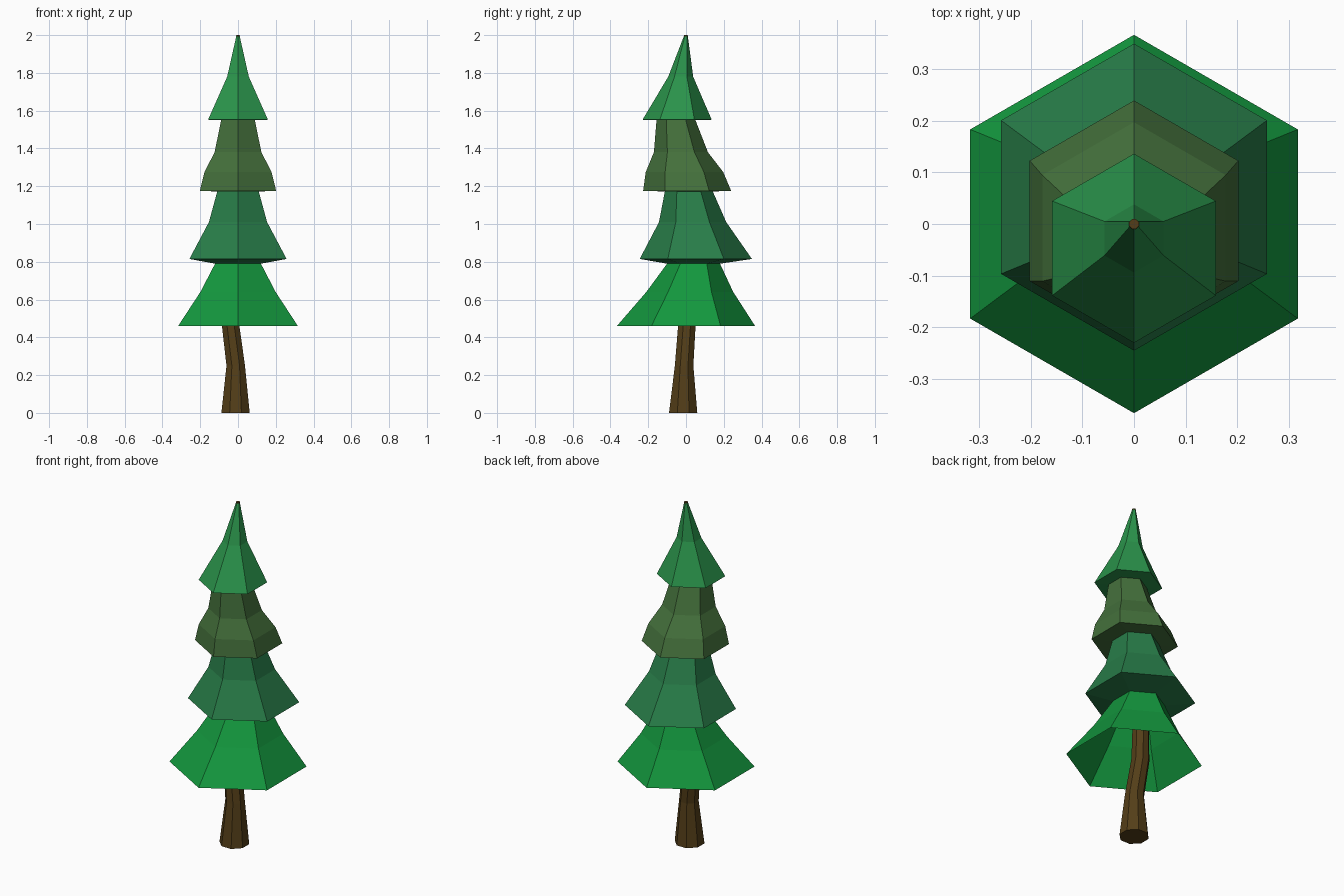
import bpy, bmesh
from math import sin, cos, pi

if "Cube" in bpy.data.objects:
    bpy.data.objects.remove(bpy.data.objects["Cube"])


def material(name, rgb):
    # Screen colour converted to linear
    m = bpy.data.materials.new(name)
    m.diffuse_color = [(c / 255) ** 2.2 for c in rgb] + [1.0]
    m.use_nodes = True
    m.node_tree.nodes["Principled BSDF"].inputs["Base Color"].default_value = m.diffuse_color
    return m


def loft(name, rings, sides, turn, mat, cap=False):
    # Skin a stack of polygon rings given as (x, y, z, radius)
    bm = bmesh.new()
    loops = []
    for x, y, z, r in rings:
        loops.append([bm.verts.new((x + r * cos(turn + 2 * pi * i / sides),
                                    y + r * sin(turn + 2 * pi * i / sides), z))
                      for i in range(sides)])
    for a, b in zip(loops, loops[1:]):
        for i in range(sides):
            j = (i + 1) % sides
            bm.faces.new((a[i], a[j], b[j], b[i]))
    if cap:
        bm.faces.new(loops[0][::-1])
        bm.faces.new(loops[-1])
    mesh = bpy.data.meshes.new(name)
    bm.to_mesh(mesh)
    bm.free()
    mesh.materials.append(mat)
    obj = bpy.data.objects.new(name, mesh)
    bpy.context.collection.objects.link(obj)
    return obj


# Crooked trunk, running up through the foliage to the tip
loft("trunk", [(-.013, -.015, 0, .081), (-.012, -.01, .25, .053),
               (-.04, .005, .47, .05), (-.02, .035, .85, .042),
               (0, .015, 1.18, .035), (0, -.045, 1.55, .025),
               (0, 0, 2.0, .01)],
     8, pi / 8, material("bark", (84, 64, 30)), cap=True)

# Foliage tiers: (y centre, z, radius), each skirt starting at the neck below
tiers = [
    ("bottom_foliage", (26, 150, 64),
     [(0, .46, .366), (.02, .64, .23), (.04, .79, .14)]),
    ("lower_foliage", (44, 124, 74),
     [(.052, .815, .297), (.035, 1.01, .178), (.015, 1.172, .127)]),
    ("upper_foliage", (70, 112, 62),
     [(.006, 1.176, .233), (-.008, 1.275, .205), (-.027, 1.38, .143),
      (-.053, 1.55, .103)]),
    ("top_foliage", (46, 146, 76),
     [(-.047, 1.552, .183), (-.028, 1.78, .066), (0, 2.0, .009)]),
]
neck = []
for name, colour, rings in tiers:
    profile = [(0, y, z, r) for y, z, r in neck + rings]
    loft(name, profile, 6, pi / 2, material(name + "_green", colour))
    neck = rings[-1:]
